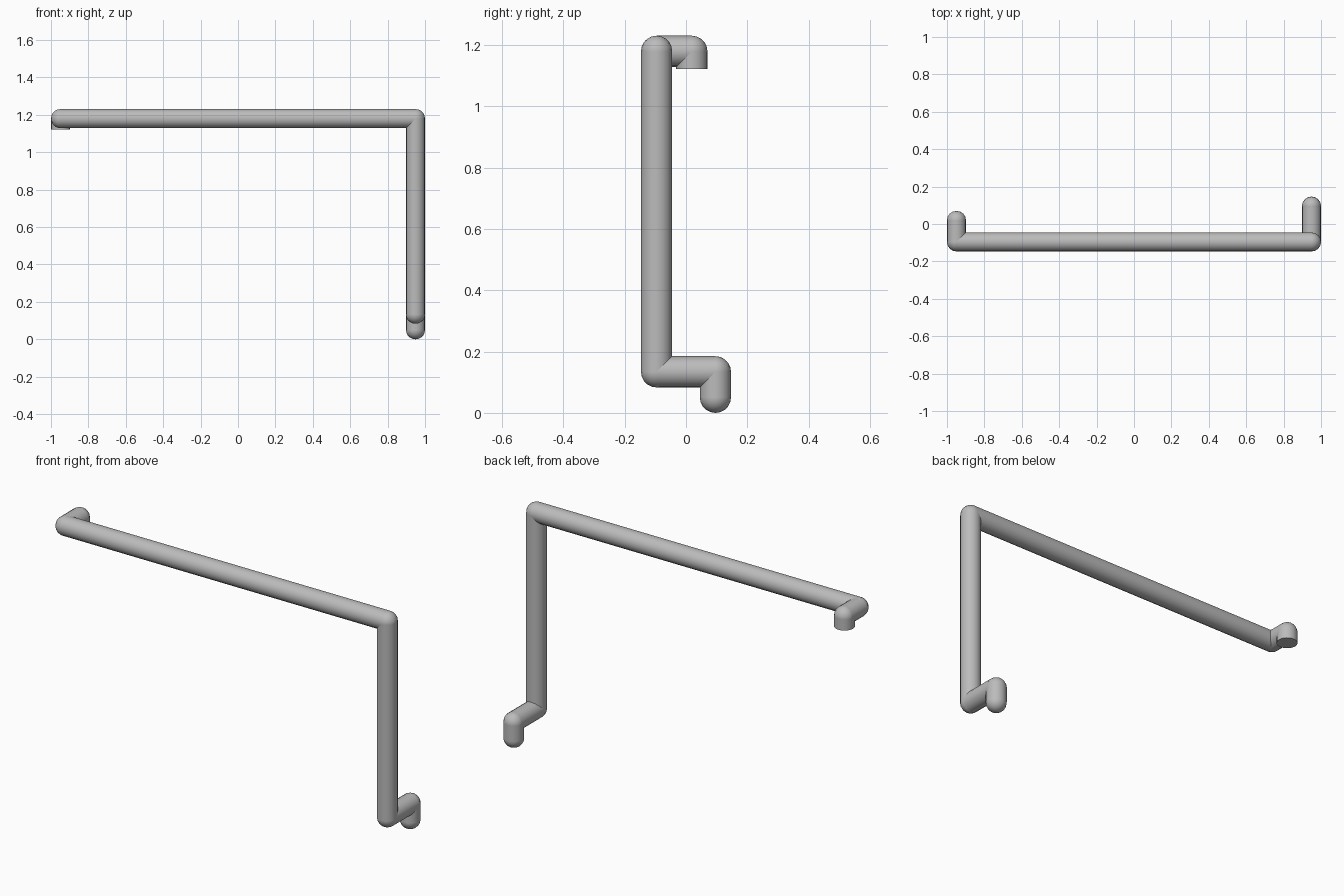
import bpy
from mathutils import Vector

if "Cube" in bpy.data.objects:
    bpy.data.objects.remove(bpy.data.objects["Cube"], do_unlink=True)

RADIUS = 0.051
SIDES = 16

metal = bpy.data.materials.new("grey_metal")
metal.use_nodes = True
grey = (0.5, 0.5, 0.5, 1)
metal.diffuse_color = grey
metal.node_tree.nodes["Principled BSDF"].inputs["Base Color"].default_value = grey


def finish(name):
    obj = bpy.context.object
    obj.name = name
    obj.data.materials.append(metal)
    bpy.ops.object.shade_smooth_by_angle(angle=0.7)
    return obj


def rod(name, start, end):
    a, b = Vector(start), Vector(end)
    turn = (b - a).to_track_quat('Z', 'Y').to_euler()
    bpy.ops.mesh.primitive_cylinder_add(vertices=SIDES, radius=RADIUS,
                                        depth=(b - a).length,
                                        location=(a + b) / 2, rotation=turn)
    return finish(name)


def joint(name, centre):
    bpy.ops.mesh.primitive_uv_sphere_add(segments=SIDES, ring_count=10,
                                         radius=RADIUS, location=centre)
    return finish(name)


# Centre line of the bent bar, from the short hook to the foot
path = [(-0.949, 0.019, 1.122), (-0.949, 0.019, 1.18),
        (-0.949, -0.096, 1.18), (0.949, -0.096, 1.18),
        (0.949, -0.096, 0.134), (0.949, 0.096, 0.134),
        (0.949, 0.096, 0.051)]
rods = ["hook_tip", "hook_arm", "long_bar", "upright_bar", "foot_arm", "foot_tip"]
joints = ["hook_bend", "left_corner", "right_corner", "foot_corner",
          "foot_bend", "foot_end"]

# Straight lengths, then rounded bends; the hook tip stays cut flat
for name, start, end in zip(rods, path, path[1:]):
    rod(name, start, end)
for name, centre in zip(joints, path[1:]):
    joint(name, centre)
